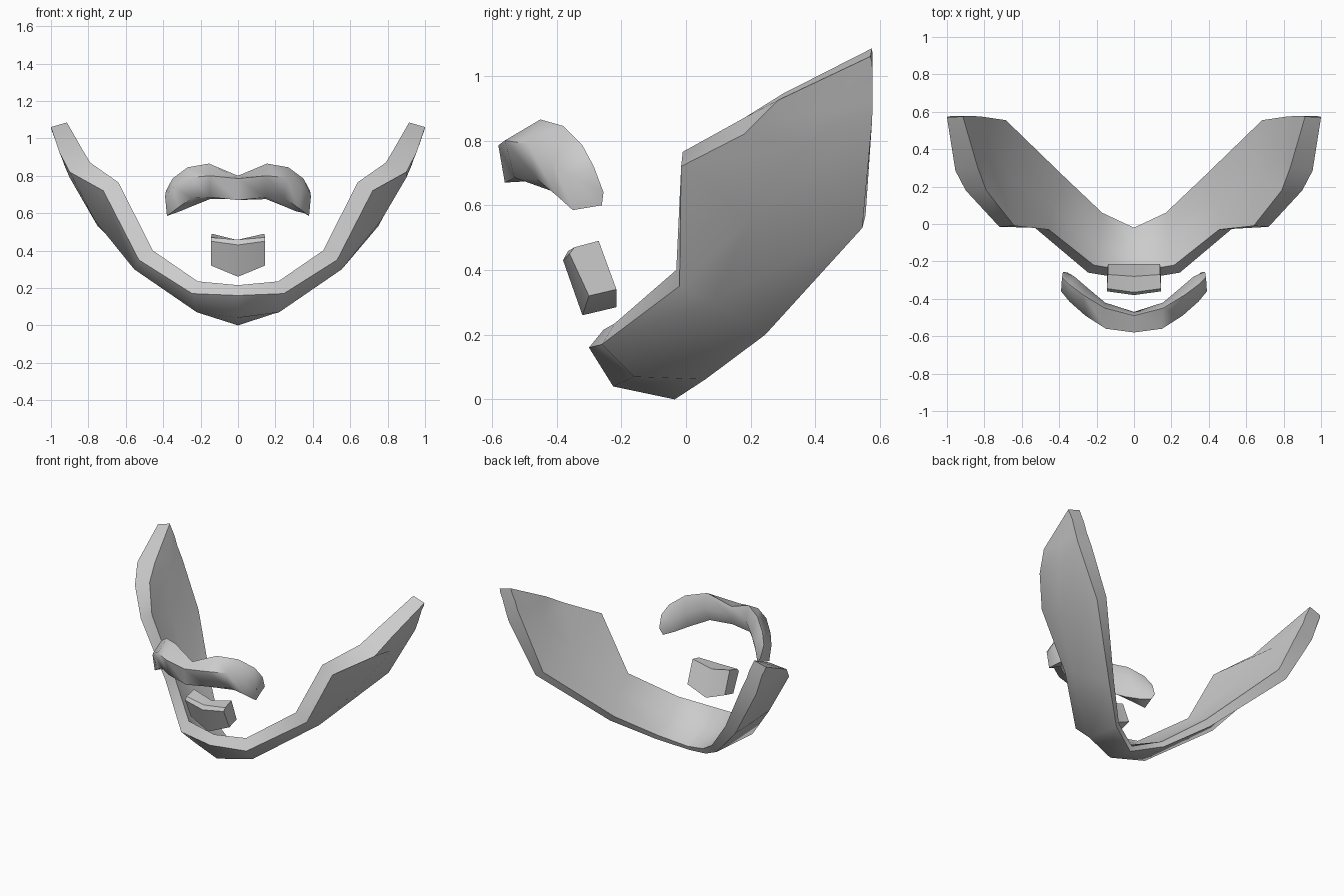
import bpy, bmesh, math

grey = bpy.data.materials.new("hair_grey")
grey.diffuse_color = (0.6, 0.6, 0.6, 1)


def loft(name, stations, angle):
    """Skin rings of points from the centre outwards, mirrored across x = 0."""
    left = [[(-x, y, z) for x, y, z in ring] for ring in reversed(stations[1:])]
    rings = left + stations
    bm = bmesh.new()
    loops = [[bm.verts.new(p) for p in ring] for ring in rings]
    n = len(rings[0])
    for a, b in zip(loops, loops[1:]):
        for i in range(n):
            j = (i + 1) % n
            bm.faces.new((a[i], a[j], b[j], b[i]))
    bm.faces.new(loops[0])
    bm.faces.new(loops[-1])
    bmesh.ops.recalc_face_normals(bm, faces=bm.faces[:])
    mesh = bpy.data.meshes.new(name)
    bm.to_mesh(mesh)
    bm.free()
    mesh.materials.append(grey)
    ob = bpy.data.objects.new(name, mesh)
    bpy.context.collection.objects.link(ob)
    bpy.ops.object.select_all(action='DESELECT')
    ob.select_set(True)
    bpy.context.view_layer.objects.active = ob
    bpy.ops.object.shade_smooth_by_angle(angle=math.radians(angle))
    return ob


# Jaw beard: front inner, front outer, mid outer, back outer, back inner, mid inner
loft("jaw_beard", [
    [(0, -.255, .215), (0, -.30, .16), (0, -.225, .04),
     (0, -.035, 0), (0, -.02, .03), (0, -.18, .10)],
    [(.215, -.22, .235), (.245, -.26, .17), (.22, -.16, .07),
     (.19, .06, .062), (.17, .06, .09), (.19, -.12, .14)],
    [(.455, -.03, .40), (.53, -.02, .35), (.555, .08, .30),
     (.40, .245, .20), (.365, .245, .235), (.44, .10, .325)],
    [(.64, -.01, .765), (.72, -.015, .72), (.765, .20, .56),
     (.75, .545, .53), (.685, .555, .57), (.67, .25, .63)],
    [(.79, .18, .87), (.90, .18, .82), (.90, .36, .79),
     (.93, .575, .86), (.82, .575, .87), (.79, .38, .84)],
    [(.835, .30, .945), (.955, .285, .925), (.94, .43, .89),
     (.95, .577, .92), (.86, .577, .95), (.83, .45, .92)],
    [(.915, .575, 1.085), (1, .57, 1.06), (.995, .575, 1.04),
     (.975, .577, 1.0), (.88, .577, 1.01), (.90, .577, 1.05)],
], 60)

# Moustache: top, front, lower front, lower back, back
loft("moustache", [
    [(0, -.49, .80), (0, -.58, .785), (0, -.56, .67), (0, -.50, .675), (0, -.47, .75)],
    [(.155, -.45, .865), (.15, -.56, .80), (.15, -.53, .685),
     (.15, -.47, .675), (.155, -.42, .77)],
    [(.27, -.38, .845), (.26, -.49, .79), (.25, -.46, .68),
     (.25, -.39, .635), (.25, -.34, .74)],
    [(.35, -.32, .785), (.345, -.415, .74), (.32, -.40, .63),
     (.31, -.32, .61), (.32, -.28, .70)],
    [(.385, -.285, .72), (.39, -.36, .69), (.38, -.35, .585),
     (.355, -.26, .60), (.38, -.255, .64)],
], 60)

# Chin tuft: upper front, top, upper back, lower back, lower front
loft("chin_tuft", [
    [(0, -.38, .43), (0, -.365, .458), (0, -.28, .455), (0, -.215, .285), (0, -.32, .26)],
    [(.145, -.36, .45), (.145, -.345, .47), (.14, -.27, .49),
     (.14, -.215, .34), (.145, -.30, .32)],
], 50)
